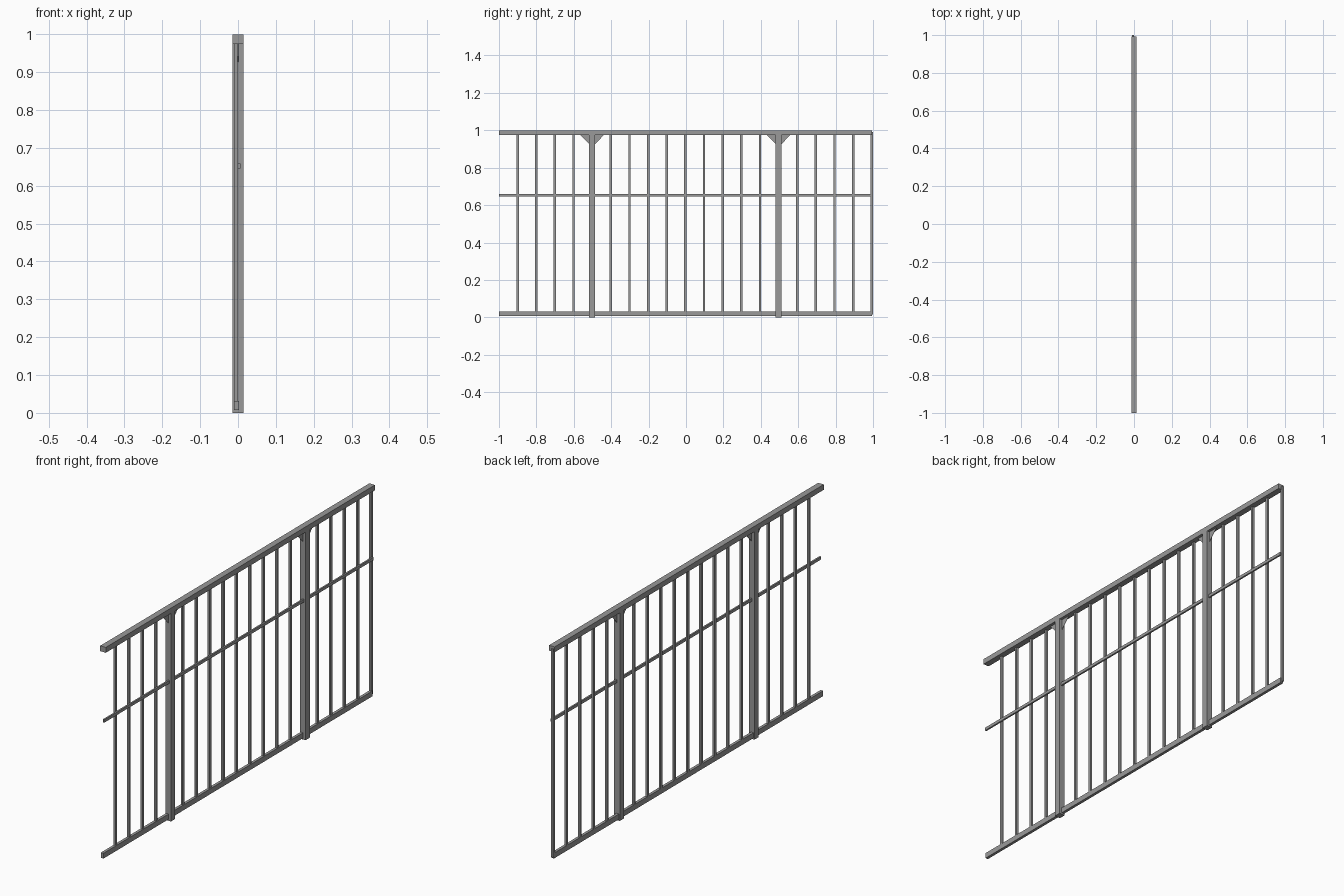
import bpy, bmesh

if "Cube" in bpy.data.objects:
    bpy.data.objects.remove(bpy.data.objects["Cube"])

grey = bpy.data.materials.new("iron_grey")
grey.diffuse_color = (0.32, 0.32, 0.32, 1)
grey.use_nodes = True
grey.node_tree.nodes["Principled BSDF"].inputs["Base Color"].default_value = grey.diffuse_color


def finish(name, bm):
    bmesh.ops.recalc_face_normals(bm, faces=bm.faces)
    me = bpy.data.meshes.new(name)
    bm.to_mesh(me)
    bm.free()
    me.materials.append(grey)
    ob = bpy.data.objects.new(name, me)
    bpy.context.collection.objects.link(ob)
    return ob


def box(name, x0, x1, y0, y1, z0, z1):
    bm = bmesh.new()
    bmesh.ops.create_cube(bm, size=1)
    for v in bm.verts:
        v.co.x = x1 if v.co.x > 0 else x0
        v.co.y = y1 if v.co.y > 0 else y0
        v.co.z = z1 if v.co.z > 0 else z0
    return finish(name, bm)


def bracket(name, y, side):
    # thin triangular gusset between post and top rail
    bm = bmesh.new()
    pts = [(0.014, 0.976), (0.064, 0.976), (0.014, 0.925)]
    vs = [bm.verts.new((-0.0005, y + side * a, z)) for a, z in pts]
    f = bm.faces.new(vs)
    r = bmesh.ops.extrude_face_region(bm, geom=[f])
    for v in r["geom"]:
        if isinstance(v, bmesh.types.BMVert):
            v.co.x += 0.0015
    return finish(name, bm)


START, END = -1.0, 0.9937
STEP = (END - START) / 20

# horizontal rails
box("top_rail", -0.0145, 0.0145, START, END, 0.975, 1.0)
box("middle_rail", -0.0012, 0.0065, START, END, 0.645, 0.659)
box("bottom_rail", -0.0108, 0.0025, START, END, 0.007, 0.032)

# posts with brackets at steps 5 and 15, balusters elsewhere
for i in range(1, 21):
    y = START + i * STEP
    if i in (5, 15):
        box("post", -0.0145, 0.0145, y - 0.016, y + 0.016, 0.0, 0.98)
        for side in (-1, 1):
            bracket("bracket", y, side)
    else:
        box("baluster", -0.0108, -0.001, y - 0.0063, y + 0.0063, 0.014, 0.99)
